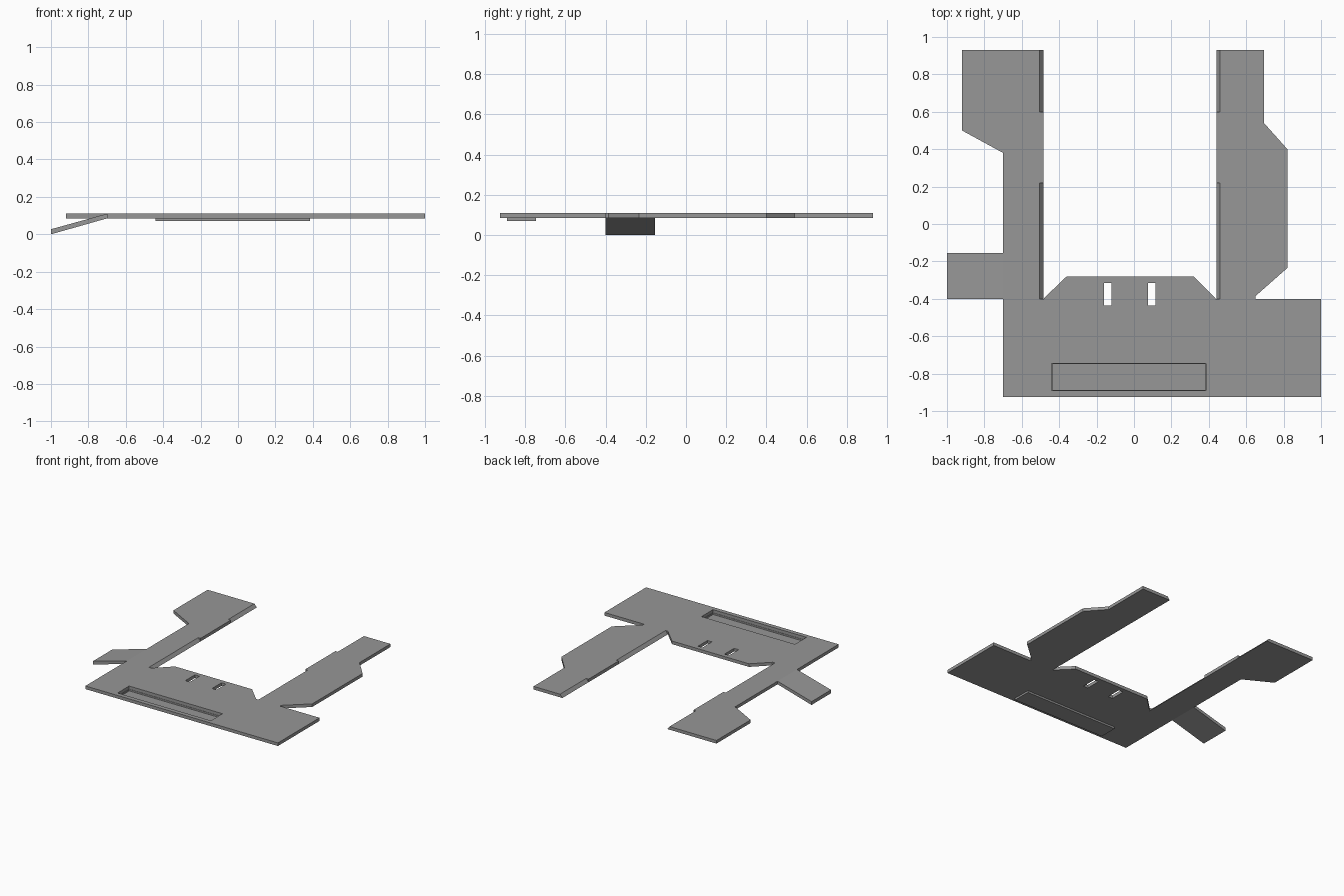
import bpy, bmesh
from mathutils import Vector

if "Cube" in bpy.data.objects:
    bpy.data.objects.remove(bpy.data.objects["Cube"])

BOTTOM, TOP = 0.085, 0.11

grey = bpy.data.materials.new("plain grey")
grey.use_nodes = True
colour = (0.31, 0.31, 0.31, 1)
grey.diffuse_color = colour
grey.node_tree.nodes["Principled BSDF"].inputs["Base Color"].default_value = colour


def prism(name, points, offset):
    """Extrude a closed 3D polygon along an offset."""
    bm = bmesh.new()
    face = bm.faces.new([bm.verts.new(p) for p in points])
    side = bmesh.ops.extrude_face_region(bm, geom=[face])["geom"]
    bmesh.ops.translate(bm, vec=Vector(offset),
                        verts=[g for g in side if isinstance(g, bmesh.types.BMVert)])
    bmesh.ops.recalc_face_normals(bm, faces=bm.faces)
    mesh = bpy.data.meshes.new(name)
    bm.to_mesh(mesh)
    bm.free()
    obj = bpy.data.objects.new(name, mesh)
    mesh.materials.append(grey)
    bpy.context.collection.objects.link(obj)
    return obj


def box(name, x0, x1, y0, y1, z0, z1):
    corners = [(x0, y0, z0), (x1, y0, z0), (x1, y1, z0), (x0, y1, z0)]
    return prism(name, corners, (0, 0, z1 - z0))


def cut(target, cutter):
    cutter.hide_render = True
    mod = target.modifiers.new("cut", 'BOOLEAN')
    mod.operation = 'DIFFERENCE'
    mod.solver = 'EXACT'
    mod.object = cutter
    bpy.context.view_layer.objects.active = target
    bpy.ops.object.modifier_apply(modifier=mod.name)
    bpy.data.objects.remove(cutter)


# Flat base plate with two arms
outline = [(-0.7, -0.925), (1, -0.925), (1, -0.4), (0.65, -0.4), (0.65, -0.385),
           (0.82, -0.235), (0.82, 0.4), (0.695, 0.54), (0.695, 0.93), (0.44, 0.93),
           (0.44, -0.4), (0.32, -0.28), (-0.36, -0.28), (-0.485, -0.4),
           (-0.485, 0.93), (-0.92, 0.93), (-0.92, 0.5), (-0.7, 0.38)]
plate = prism("base_plate", [(x, y, BOTTOM) for x, y in outline], (0, 0, TOP - BOTTOM))

# Two narrow slots and the tray opening
for x in (-0.16, 0.075):
    cut(plate, box("slot_cutter", x, x + 0.04, -0.435, -0.315, 0, 0.2))
X0, X1, Y0, Y1 = -0.44, 0.385, -0.89, -0.745
cut(plate, box("opening_cutter", X0, X1, Y0, Y1, 0, 0.2))

# Sloped inner edges of both arms
for edge, side in ((-0.485, 1), (0.44, -1)):
    for y0, y1 in ((-0.4, 0.22), (0.6, 0.95)):
        wedge = [(edge - 0.025 * side, y0, TOP + 0.005),
                 (edge + 0.004 * side, y0, BOTTOM - 0.005),
                 (edge + 0.004 * side, y0, TOP + 0.005)]
        cut(plate, prism("edge_cutter", wedge, (0, y1 - y0, 0)))

# Sunken tray below the opening
tray = box("tray", X0, X1, Y0, Y1, 0.07, BOTTOM)
WALL = 0.003
cut(tray, box("tray_cutter", X0 + WALL, X1 - WALL, Y0 + WALL, Y1 - WALL, 0.073, 0.2))

# Side tab bent downwards
tab = [(-0.7, -0.4, BOTTOM), (-0.7, -0.4, TOP), (-1, -0.4, 0.027), (-1, -0.4, 0)]
prism("bent_tab", tab, (0, 0.245, 0))
